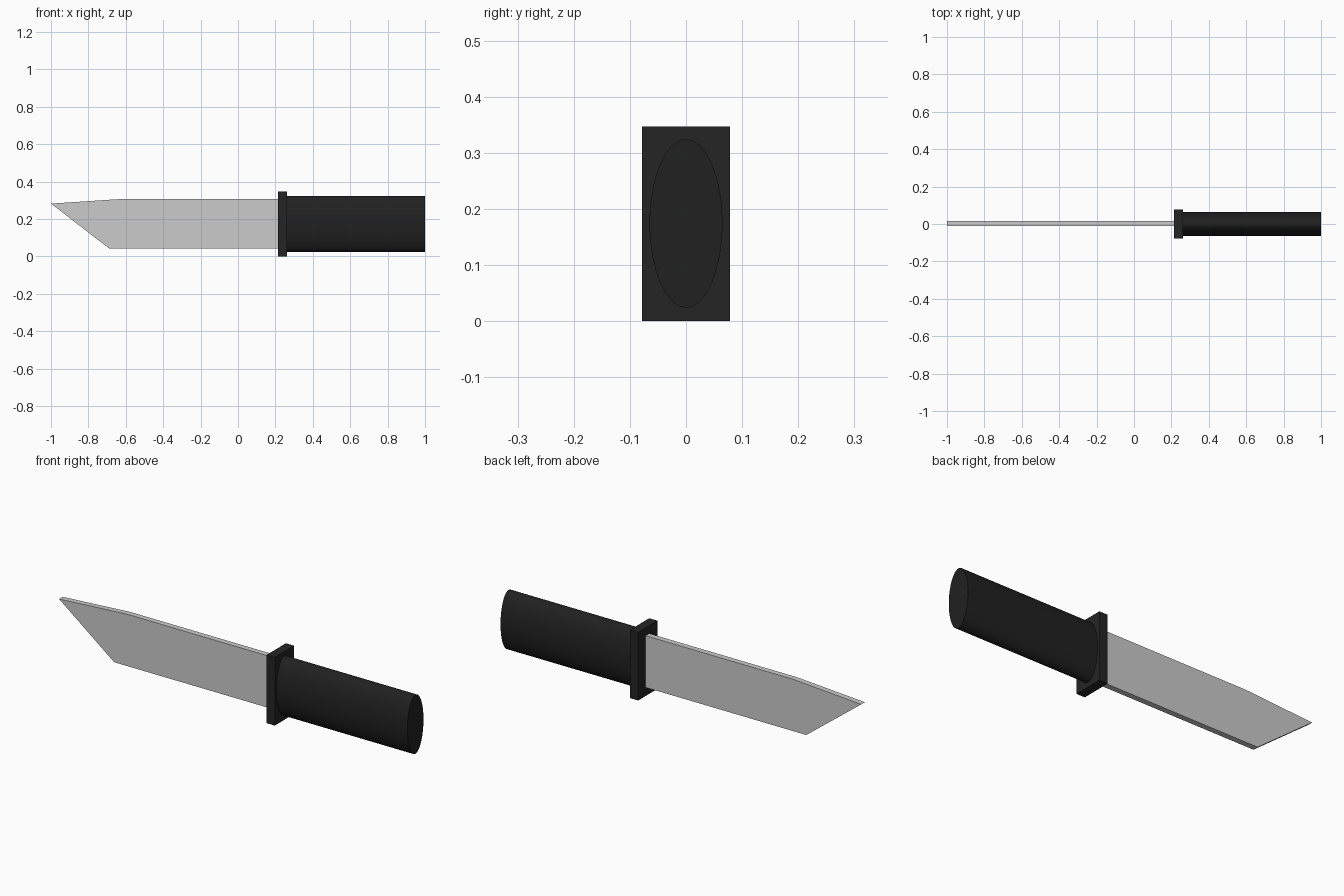
import bpy, bmesh, math

if "Cube" in bpy.data.objects:
    bpy.data.objects.remove(bpy.data.objects["Cube"])


def material(name, value):
    m = bpy.data.materials.new(name)
    m.diffuse_color = (value, value, value, 1)
    m.use_nodes = True
    m.node_tree.nodes["Principled BSDF"].inputs["Base Color"].default_value = m.diffuse_color
    return m


def extrude_profile(name, points, y0, y1):
    """Solid from an xz outline, extruded along y."""
    bm = bmesh.new()
    face = bm.faces.new([bm.verts.new((x, y0, z)) for x, z in points])
    new = bmesh.ops.extrude_face_region(bm, geom=[face])["geom"]
    verts = [v for v in new if isinstance(v, bmesh.types.BMVert)]
    bmesh.ops.translate(bm, verts=verts, vec=(0, y1 - y0, 0))
    bmesh.ops.recalc_face_normals(bm, faces=bm.faces)
    mesh = bpy.data.meshes.new(name)
    bm.to_mesh(mesh)
    bm.free()
    obj = bpy.data.objects.new(name, mesh)
    bpy.context.collection.objects.link(obj)
    return obj


black = material("black_grip", 0.015)
dark = material("dark_guard", 0.018)

# Blade: flat plate with an angled point and slightly dropped spine
extrude_profile("blade", [(-1.0, 0.282), (-0.69, 0.043), (0.23, 0.043),
                          (0.23, 0.307), (-0.62, 0.307)], -0.012, 0.017)

# Guard: rectangular plate between blade and handle
guard = extrude_profile("guard", [(0.215, 0), (0.262, 0), (0.262, 0.347),
                                  (0.215, 0.347)], -0.078, 0.078)
guard.data.materials.append(dark)

# Handle: oval cylinder along x
bpy.ops.mesh.primitive_cylinder_add(vertices=64, radius=1, depth=0.75,
                                    location=(0.625, 0, 0.174),
                                    rotation=(0, math.pi / 2, 0))
handle = bpy.context.object
handle.name = "handle"
handle.scale = (0.15, 0.065, 1)
bpy.ops.object.transform_apply(location=False, rotation=True, scale=True)
bpy.ops.object.shade_smooth_by_angle(angle=math.radians(40))
handle.data.materials.append(black)
